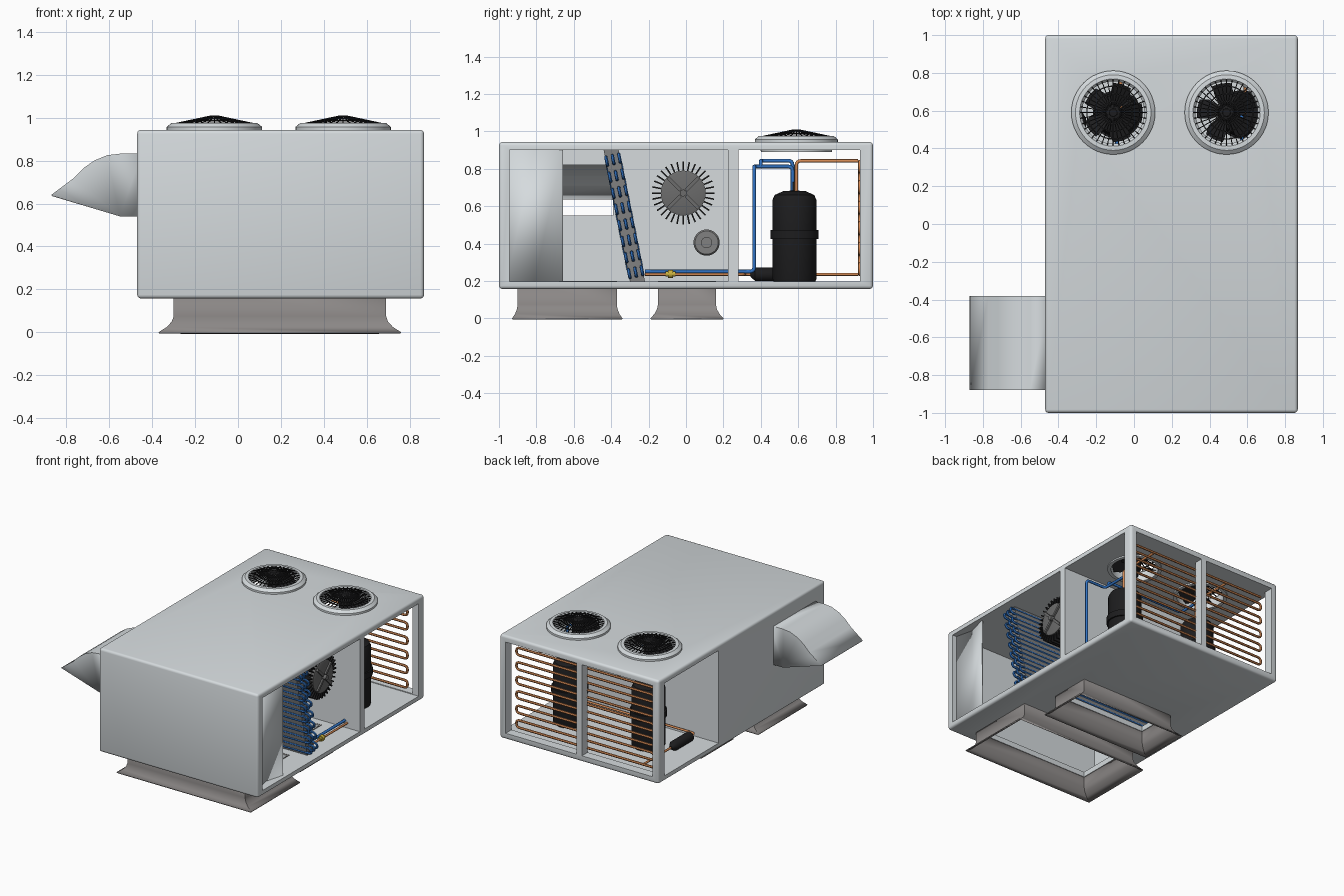
import bpy, bmesh, math
from mathutils import Vector, Matrix

if "Cube" in bpy.data.objects:
    bpy.data.objects.remove(bpy.data.objects["Cube"])

def mat(name, c):
    m = bpy.data.materials.new(name)
    m.diffuse_color = (*c, 1)
    m.use_nodes = True
    m.node_tree.nodes["Principled BSDF"].inputs["Base Color"].default_value = m.diffuse_color
    return m

COPPER, BLUE = mat("copper", (.65, .25, .09)), mat("blue", (.03, .17, .55))
BLACK, BRASS = mat("black", (.012, .012, .013)), mat("brass", (.6, .45, .05))
FIN, DISC = mat("fin_grey", (.22, .22, .22)), mat("dark_grey", (.15, .15, .15))
WHITE, DUCT = mat("white", (.67, .71, .73)), mat("duct_grey", (.26, .245, .24))

def finish(ob, m=None, smooth=True):
    if ob.name not in bpy.context.collection.objects:
        bpy.context.collection.objects.link(ob)
    if m:
        ob.data.materials.append(m)
    bpy.ops.object.select_all(action='DESELECT')
    ob.select_set(True)
    bpy.context.view_layer.objects.active = ob
    if smooth:
        bpy.ops.object.shade_smooth_by_angle(angle=math.radians(35))
    return ob

def from_bm(name, bm, m=None):
    bmesh.ops.recalc_face_normals(bm, faces=bm.faces)
    me = bpy.data.meshes.new(name)
    bm.to_mesh(me)
    bm.free()
    return finish(bpy.data.objects.new(name, me), m)

def add_box(bm, lo, hi, rot=Matrix()):
    lo, hi = Vector(lo), Vector(hi)
    bmesh.ops.create_cube(bm, size=1, matrix=rot @ Matrix.Translation((lo + hi) / 2) @ Matrix.Diagonal((*(hi - lo), 1)))

def box(name, lo, hi, m=None):
    bm = bmesh.new()
    add_box(bm, lo, hi)
    return from_bm(name, bm, m)

def lathe(name, prof, loc, m=None, axis='Z', n=40, closed=False):
    bm = bmesh.new()
    vs = [bm.verts.new((r, 0, z)) for r, z in prof]
    es = [bm.edges.new(p) for p in zip(vs, vs[1:] + vs[:1]) if closed or p[1] is not vs[0]]
    bmesh.ops.spin(bm, geom=vs + es, axis=(0, 0, 1), cent=(0, 0, 0), steps=n, angle=2 * math.pi)
    bmesh.ops.remove_doubles(bm, verts=bm.verts, dist=1e-5)
    rot = {'Z': Matrix(), 'X': Matrix.Rotation(math.pi / 2, 4, 'Y'), 'Y': Matrix.Rotation(-math.pi / 2, 4, 'X')}[axis]
    bm.transform(Matrix.Translation(loc) @ rot)
    return from_bm(name, bm, m)

def tube(name, pts, rad, m, bend=.025, res=2):
    pts = [Vector(p) for p in pts]
    out = [pts[0]]
    for a, b, c in zip(pts, pts[1:], pts[2:]):      # rounded corners
        p = b + (a - b).normalized() * min(bend, (a - b).length / 2)
        q = b + (c - b).normalized() * min(bend, (c - b).length / 2)
        out += [p * (1 - t) ** 2 + b * 2 * t * (1 - t) + q * t * t for t in (0, .25, .5, .75, 1)]
    out.append(pts[-1])
    out = [p for i, p in enumerate(out) if i == 0 or (p - out[i - 1]).length > 1e-5]
    cu = bpy.data.curves.new(name, 'CURVE')
    cu.dimensions = '3D'
    cu.bevel_depth, cu.bevel_resolution, cu.use_fill_caps = rad, res, True
    sp = cu.splines.new('POLY')
    sp.points.add(len(out) - 1)
    for s, p in zip(sp.points, out):
        s.co = (*p, 1)
    ob = finish(bpy.data.objects.new(name, cu), m, False)
    bpy.ops.object.convert(target='MESH')
    bpy.ops.object.shade_smooth_by_angle(angle=math.radians(50))
    return ob

def serpentine(name, x0, x1, rows, rad, m):
    pts = []
    for i, (y, z) in enumerate(rows):
        pts += [(x, y, z) for x in ((x0, x1) if i % 2 == 0 else (x1, x0))]
    return tube(name, pts, rad, m, bend=.026, res=1)

def cut(ob, cutter):
    cutter.hide_render = True
    md = ob.modifiers.new("cut", 'BOOLEAN')
    md.operation, md.solver, md.object = 'DIFFERENCE', 'EXACT', cutter
    bpy.context.view_layer.objects.active = ob
    bpy.ops.object.modifier_apply(modifier=md.name)
    bpy.data.objects.remove(cutter)

FANS = (-.11, .49)
PUMPS = (-.09, .57)
FY = .59

# Cabinet with rounded edges, two compartments, windows, duct and fan holes
bm = bmesh.new()
add_box(bm, (-.47, -1, .157), (.867, 1, .943))
bmesh.ops.bevel(bm, geom=bm.edges[:], offset=.018, segments=3, profile=.5, affect='EDGES')
cabinet = from_bm("cabinet", bm, WHITE)
for lo, hi in [((-.43, -.945, .197), (1.2, .225, .9)), ((-.8, .28, .197), (1.2, .93, .9)),
               ((-.42, .9, .203), (.175, 1.3, .895)), ((.22, .9, .203), (.815, 1.3, .895)),
               ((-.6, -.87, .55), (-.4, -.39, .82)),
               ((-.29, -.89, .1), (.68, -.38, .25)), ((-.19, -.14, .1), (.58, .15, .25))]:
    cut(cabinet, box("cutter", lo, hi, WHITE))
for x in FANS:
    cut(cabinet, lathe("cutter", [(0, .8), (.175, .8), (.175, 1.1), (0, 1.1)], (x, FY, 0), WHITE))
finish(cabinet)

# Folded sheet inside the front corner
bm = bmesh.new()
prof = [(.835, -.96), (.80, -.81), (.84, -.66)]
cols = [[bm.verts.new((x, y, z)) for x, y in prof] for z in (.19, .905)]
for i in range(2):
    bm.faces.new((cols[0][i], cols[0][i + 1], cols[1][i + 1], cols[1][i]))
sheet = from_bm("corner_sheet", bm, WHITE)
sheet.modifiers.new("thick", 'SOLIDIFY').thickness = .01

# Air intake hood, open towards the ground
bm = bmesh.new()
prof = [(-.45, .54), (-.55, .54), (-.87, .64), (-.77, .715), (-.72, .765), (-.67, .8), (-.61, .825), (-.55, .832), (-.45, .832)]
sides = [[bm.verts.new((x, y, z)) for x, z in prof] for y in (-.88, -.38)]
for s in sides:
    bm.faces.new(s)
for i in range(8):
    if i != 1:
        bm.faces.new((sides[0][i], sides[0][i + 1], sides[1][i + 1], sides[1][i]))
hood = from_bm("intake_hood", bm, WHITE)
hood.modifiers.new("thick", 'SOLIDIFY').thickness = .008

# Flared floor ducts
def duct(name, x0, x1, y0, y1, fx, fy):
    bm = bmesh.new()
    rings = []
    for z, k in [(.2, 0), (.075, 0), (.05, .12), (.025, .45), (0, 1)]:
        a, b = fx * k, fy * k
        rings.append([bm.verts.new(p) for p in ((x0 - a, y0 - b, z), (x1 + a, y0 - b, z), (x1 + a, y1 + b, z), (x0 - a, y1 + b, z))])
    for r, s in zip(rings, rings[1:]):
        for i in range(4):
            bm.faces.new((r[i], r[(i + 1) % 4], s[(i + 1) % 4], s[i]))
    ob = from_bm(name, bm, DUCT)
    ob.modifiers.new("thick", 'SOLIDIFY').thickness = .008
duct("return_duct", -.30, .69, -.90, -.37, .07, .03)
duct("supply_duct", -.20, .59, -.15, .16, .07, .04)

# Roof fans: ring, domed guard, blades
for n, x in enumerate(FANS):
    lathe(f"fan_ring_{n}", [(.165, .89), (.19, .89), (.195, .943), (.222, .943), (.222, .957), (.2, .975), (.178, .976), (.165, .962)],
          (x, FY, 0), WHITE, n=48, closed=True)
    bm = bmesh.new()
    for i in range(36):
        rot = Matrix.Translation((x, FY, .972)) @ Matrix.Rotation(i * math.tau / 36, 4, 'Z') @ Matrix.Rotation(-.21, 4, 'Y')
        add_box(bm, (-.182, -.0025, .036), (-.015, .0025, .041), rot)
    bmesh.ops.create_cone(bm, cap_ends=True, segments=24, radius1=.028, radius2=.02, depth=.008, matrix=Matrix.Translation((x, FY, 1.006)))
    from_bm(f"fan_guard_{n}", bm, BLACK)
    for k, r in enumerate((.06, .1, .14)):
        z = .972 + .037 * (1 - r / .18)
        lathe(f"guard_hoop_{n}_{k}", [(r - .003, z - .003), (r + .003, z - .003), (r + .003, z + .003), (r - .003, z + .003)], (x, FY, 0), BLACK, closed=True)
    bm = bmesh.new()
    bmesh.ops.create_cone(bm, cap_ends=True, segments=24, radius1=.045, radius2=.045, depth=.07, matrix=Matrix.Translation((x, FY, .925)))
    for i in range(5):
        rot = Matrix.Translation((x, FY, .93)) @ Matrix.Rotation(i * math.tau / 5 + n * .5, 4, 'Z') @ Matrix.Rotation(.45, 4, 'X')
        bm.faces.new([bm.verts.new(rot @ Vector(p)) for p in ((.03, -.025, 0), (.1, -.062, 0), (.15, -.055, 0), (.157, 0, 0), (.15, .055, 0), (.1, .05, 0), (.03, .025, 0))])
    from_bm(f"fan_blades_{n}", bm, BLACK)

# Condenser coil along the back
serpentine("condenser_coil", -.38, .775, [(.928, .235 + .055 * i) for i in range(12)], .009, COPPER)

# Slanted evaporator coil
def sy(z):
    return -.26 - .2 * (z - .2)
bm = bmesh.new()
add_box(bm, (-.42, -.04, .197), (.79, .04, .9))
for v in bm.verts:
    v.co.y += sy(v.co.z)
from_bm("evaporator_fins", bm, FIN)
for k, o in enumerate((-.036, 0, .036)):
    serpentine(f"evaporator_tube_{k}", -.425, .83, [(sy(z) + o, z) for z in (.225 + .043 * i + .008 * (k - 1) for i in range(16))], .009, BLUE)

# Blower wheel with end discs, spokes and motor
bm = bmesh.new()
for i in range(32):
    add_box(bm, (-.28, .105, -.004), (.72, .168, .004), Matrix.Translation((0, -.015, .67)) @ Matrix.Rotation(i * math.tau / 32, 4, 'X'))
from_bm("blower_blades", bm, BLACK)
for n, x in enumerate((-.29, .70)):
    lathe(f"blower_disc_{n}", [(0, 0), (.12, 0), (.12, .025), (.105, .03), (0, .03)], (x, -.015, .67), DISC, 'X')
bm = bmesh.new()
for i in range(4):
    add_box(bm, (.72, .02, -.009), (.742, .115, .009), Matrix.Translation((0, -.015, .67)) @ Matrix.Rotation(math.pi / 4 + i * math.pi / 2, 4, 'X'))
from_bm("blower_spokes", bm, DISC)
lathe("blower_shaft", [(0, -.3), (.018, -.3), (.018, .76), (0, .76)], (0, -.015, .67), DISC, 'X')
lathe("blower_motor", [(0, .15), (.07, .15), (.07, .43), (.062, .44), (.03, .44), (.03, .455), (0, .455)], (0, .11, .405), FIN, 'X')

# Compressors with belts and pipes
for n, x in enumerate(PUMPS):
    lathe(f"compressor_{n}", [(0, .197), (.112, .197), (.117, .21), (.117, .425), (.128, .425), (.128, .472), (.117, .472),
                             (.117, .635), (.105, .66), (.06, .68), (0, .684)], (x, .58, 0), BLACK)
    tube(f"compressor_stub_{n}", [(x, .58, .67), (x, .58, .73)], .014, BLACK)
    tube(f"discharge_pipe_{n}", [(x + .02, .59, .67), (x + .02, .59, .842), (x + .02, .92, .842)], .009, COPPER)
tube("suction_pipe", [(.74, -.22, .25), (.74, .365, .25), (.74, .365, .812), (PUMPS[1], .365, .812), (PUMPS[1], .57, .812), (PUMPS[1], .57, .67)], .01, BLUE)
tube("suction_branch", [(PUMPS[1], .4, .812), (PUMPS[1], .4, .843), (PUMPS[0], .4, .843), (PUMPS[0], .57, .843), (PUMPS[0], .57, .67)], .01, BLUE)

# Liquid line with filter drier and expansion valve
tube("liquid_pipe", [(-.29, .92, .235), (-.29, .6, .235)], .008, COPPER)
tube("liquid_outlet", [(-.29, .36, .235), (-.29, .31, .235), (.76, .31, .235), (.76, -.22, .235)], .008, COPPER)
lathe("filter_drier", [(0, .345), (.012, .345), (.036, .37), (.036, .56), (.012, .6), (0, .6)], (-.29, 0, .235), BLACK, 'Y')
lathe("expansion_valve", [(0, -.11), (.014, -.11), (.014, -.095), (.022, -.095), (.022, -.07), (.014, -.07), (.014, -.055), (0, -.055)], (.76, 0, .237), BRASS, 'Y', 16)
